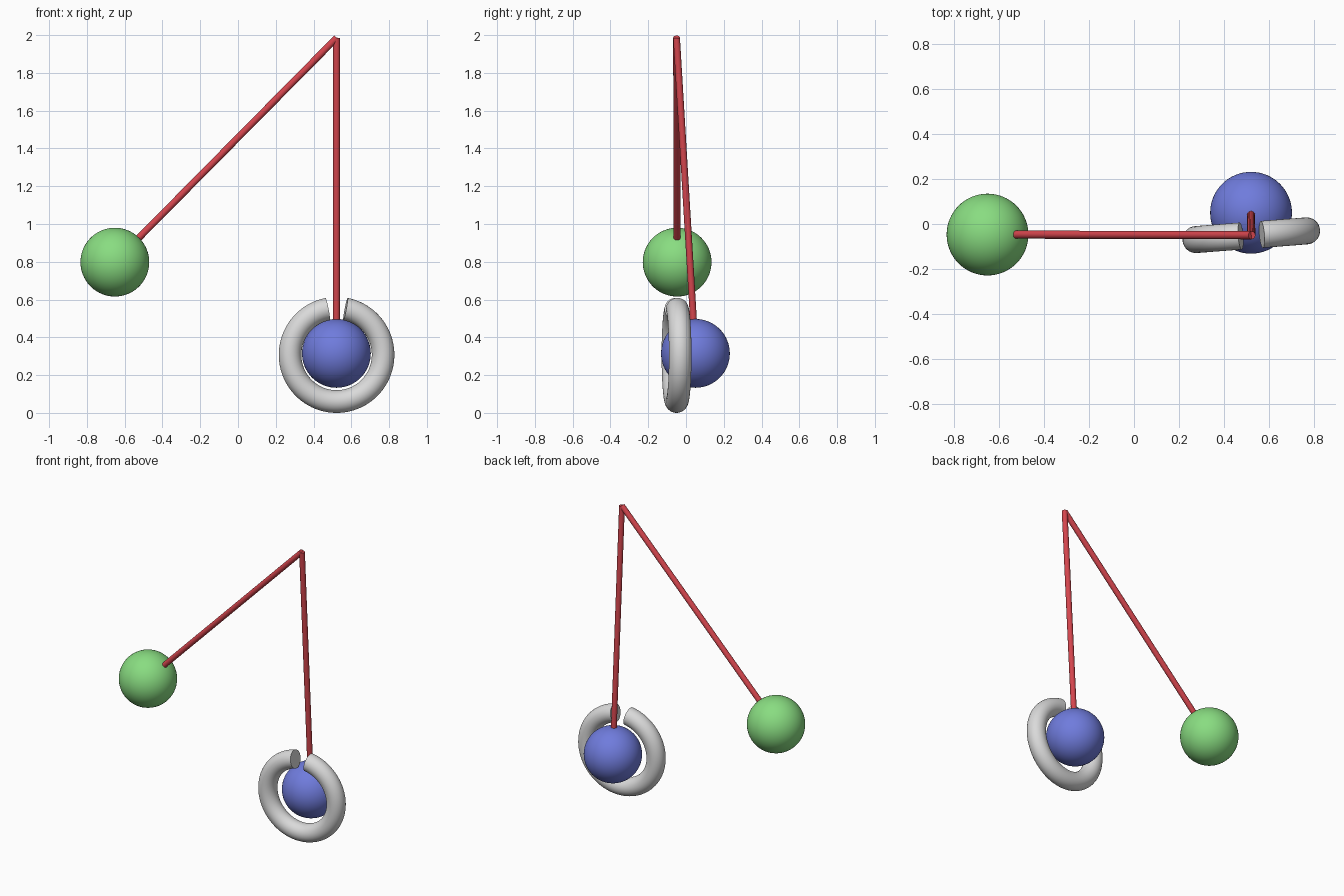
import bpy, bmesh, math
from mathutils import Vector, Matrix

if "Cube" in bpy.data.objects:
    bpy.data.objects.remove(bpy.data.objects["Cube"])


def material(name, rgb):
    m = bpy.data.materials.new(name)
    m.diffuse_color = (*rgb, 1)
    m.use_nodes = True
    m.node_tree.nodes["Principled BSDF"].inputs["Base Color"].default_value = m.diffuse_color
    return m


green = material("green", (0.25, 0.72, 0.22))
blue = material("blue", (0.16, 0.20, 0.72))
red = material("red", (0.66, 0.06, 0.075))
grey = material("light grey", (0.70, 0.70, 0.70))


def finish(name, bm, mat, matrix):
    mesh = bpy.data.meshes.new(name)
    bmesh.ops.recalc_face_normals(bm, faces=bm.faces)
    bm.to_mesh(mesh)
    bm.free()
    mesh.materials.append(mat)
    ob = bpy.data.objects.new(name, mesh)
    ob.matrix_world = matrix
    bpy.context.collection.objects.link(ob)
    bpy.ops.object.select_all(action='DESELECT')
    ob.select_set(True)
    bpy.context.view_layer.objects.active = ob
    bpy.ops.object.shade_smooth_by_angle(angle=math.radians(40))
    return ob


def ball(name, centre, mat):
    bm = bmesh.new()
    bmesh.ops.create_uvsphere(bm, u_segments=64, v_segments=32, radius=0.182)
    finish(name, bm, mat, Matrix.Translation(centre))


def rod(name, start, centre, mat):
    # straight rod from the pivot to just under the surface of a ball
    d = (centre - start).normalized()
    end = centre - d * 0.175
    bm = bmesh.new()
    bmesh.ops.create_cone(bm, cap_ends=True, segments=24, radius1=0.018,
                          radius2=0.018, depth=(end - start).length)
    rot = d.to_track_quat('Z', 'Y').to_matrix().to_4x4()
    finish(name, bm, mat, Matrix.Translation((start + end) / 2) @ rot)


def split_ring(name, centre, major, minor, gap, yaw, mat, steps=80, sides=32):
    # tube swept around an upright circle, open at the top
    bm = bmesh.new()
    rings = []
    for i in range(steps + 1):
        a = gap + (2 * math.pi - 2 * gap) * i / steps
        loop = []
        for j in range(sides):
            b = 2 * math.pi * j / sides
            r = major + minor * math.cos(b)
            loop.append(bm.verts.new((r * math.sin(a), minor * math.sin(b), r * math.cos(a))))
        rings.append(loop)
    for p, q in zip(rings, rings[1:]):
        for j in range(sides):
            k = (j + 1) % sides
            bm.faces.new((p[j], p[k], q[k], q[j]))
    bm.faces.new(rings[0])
    bm.faces.new(rings[-1])
    finish(name, bm, mat, Matrix.Translation(centre) @ Matrix.Rotation(yaw, 4, 'Z'))


pivot = Vector((0.522, -0.05, 1.985))
raised = Vector((-0.652, -0.047, 0.798))
hanging = Vector((0.521, 0.05, 0.315))

# two pendulums sharing a pivot
ball("raised_ball", raised, green)
ball("hanging_ball", hanging, blue)
rod("raised_rod", pivot, raised, red)
rod("hanging_rod", pivot, hanging, red)

# split ring in front of the hanging ball
split_ring("split_ring", Vector((0.522, -0.05, 0.307)), 0.247, 0.06,
           math.radians(11), math.radians(4.5), grey)
